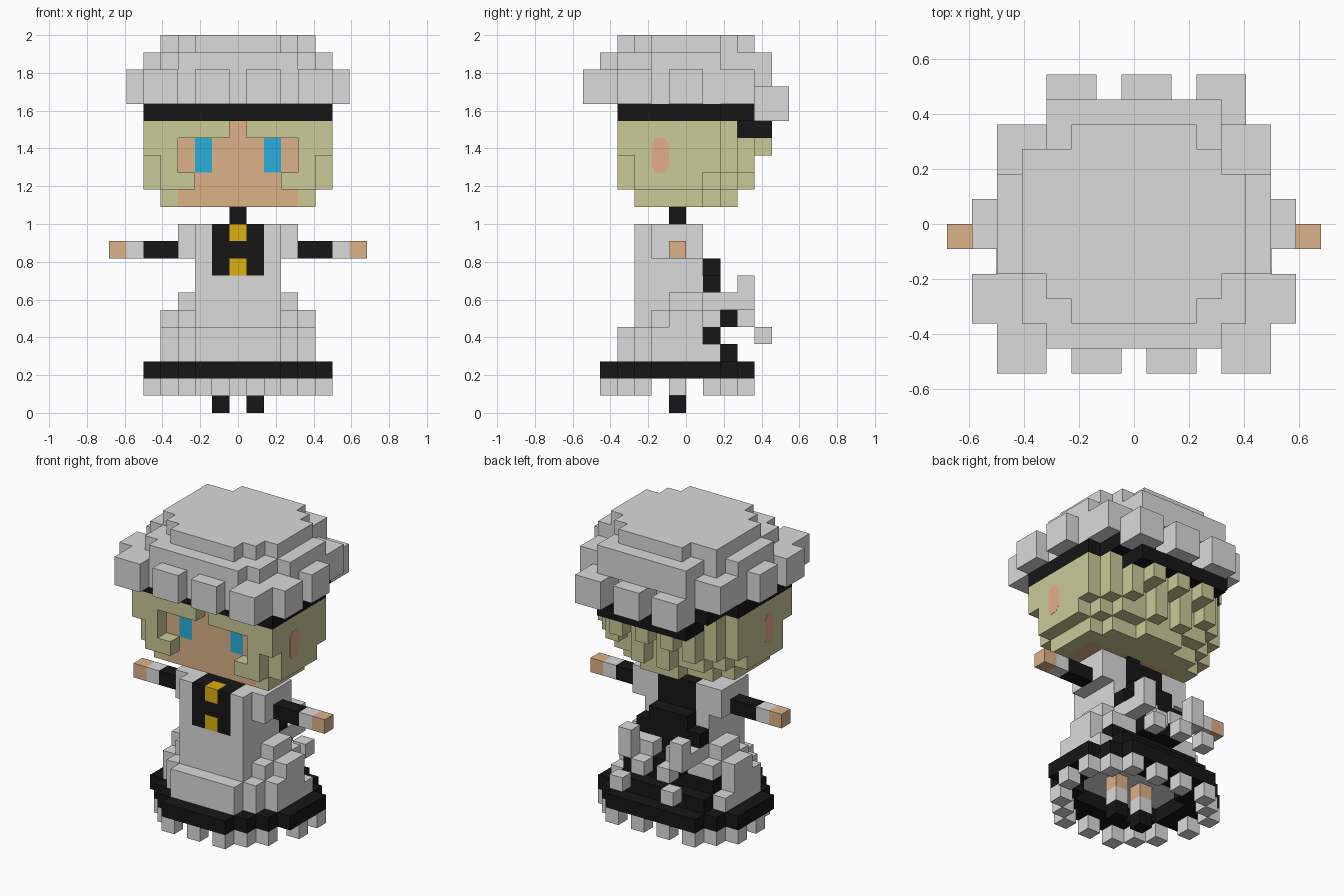
import bpy, bmesh, math

cube = bpy.data.objects.get("Cube")
if cube:
    bpy.data.objects.remove(cube, do_unlink=True)

U = 2 / 22  # edge of one block


def material(name, rgb):
    m = bpy.data.materials.new(name)
    m.use_nodes = True
    col = (*rgb, 1)
    m.diffuse_color = col
    m.node_tree.nodes["Principled BSDF"].inputs["Base Color"].default_value = col
    return m


white = material("pale grey", (0.705, 0.705, 0.705))
black = material("black", (0.008, 0.008, 0.008))
olive = material("olive", (0.594, 0.594, 0.315))
skin = material("skin", (0.715, 0.445, 0.246))
blue = material("blue", (0.024, 0.427, 0.715))
gold = material("gold", (0.715, 0.432, 0.004))
pink = material("ear pink", (0.78, 0.42, 0.25))

grid = {}   # block -> part name; later parts carve into earlier ones
parts = {}  # part name -> material


def box(part, mat, x, y, z, mirror=False):
    """Fill inclusive block ranges; mirror repeats the box on the other side."""
    parts[part] = mat
    for i in range(x[0], x[1] + 1):
        for j in range(y[0], y[1] + 1):
            for k in range(z[0], z[1] + 1):
                grid[i, j, k] = part
                if mirror:
                    grid[-i, j, k] = part


def rows(part, mat, z, *spans):
    """Stack of symmetric rows: (first y, last y, half width)."""
    for y0, y1, w in spans:
        box(part, mat, (-w, w), (y0, y1), z)


# skirt hem: a stepped ring, open underneath
rows("skirt_hem", black, (2, 2), (-5, -5, 2), (-4, -4, 3), (-3, -3, 4), (-2, 1, 5), (2, 2, 4), (3, 3, 3))
for y, w in ((-3, 2), (-2, 3), (-1, 3), (0, 3), (1, 2)):
    for x in range(-w, w + 1):
        del grid[x, y, 2]

# legs, socks and boots
box("legs", skin, (1, 1), (-1, -1), (2, 2), True)
box("socks", white, (1, 1), (-1, -1), (1, 1), True)
box("boots", black, (1, 1), (-1, -1), (0, 0), True)

# ruffle blocks under the hem
for x, y in ((0, -5), (2, -5), (3, -4), (4, -3), (5, -1), (5, 1), (4, 2), (1, 3), (3, 3)):
    box("ruffle", white, (x, x), (y, y), (1, 1), True)

# apron tiers, each stepped in at the corners
rows("apron", white, (3, 4), (-4, -4, 2), (-3, -3, 3), (-2, 0, 4))
box("apron", white, (4, 4), (1, 1), (3, 3), True)
rows("apron", white, (5, 5), (-3, -3, 2), (-2, -2, 3), (-1, 0, 4), (1, 1, 3))
rows("apron", white, (6, 6), (-3, -2, 2), (-1, 0, 3))

# dark back of the skirt
rows("skirt_back", black, (3, 3), (1, 2, 3))
rows("skirt_back", black, (4, 4), (1, 1, 3))

# torso with shoulder straps and dark back
box("bodice", white, (-2, 2), (-3, 0), (7, 10))
box("shoulders", white, (3, 3), (-2, 0), (9, 10), True)
box("bodice_back", black, (-1, 1), (-2, 0), (7, 10))
box("sash", black, (-1, 1), (1, 1), (5, 8))
box("sash", black, (-2, 2), (1, 1), (7, 7))
box("front_panel", black, (-1, 1), (-3, -3), (8, 10))
for k in (8, 10):
    box("buttons", gold, (0, 0), (-3, -3), (k, k))

# bow at the back
box("bow_knot", black, (-1, 1), (2, 2), (5, 5))
box("bow", white, (2, 2), (1, 3), (6, 6), True)
box("bow", white, (2, 2), (3, 3), (7, 7), True)
box("bow", white, (1, 1), (2, 2), (6, 6), True)
box("bow", white, (1, 1), (3, 3), (5, 5), True)
box("bow", white, (2, 2), (4, 4), (4, 4), True)

# arms and neck
box("sleeves", black, (4, 5), (-1, -1), (9, 9), True)
box("cuffs", white, (6, 6), (-1, -1), (9, 9), True)
box("hands", skin, (7, 7), (-1, -1), (9, 9), True)
box("neck", black, (0, 0), (-1, -1), (11, 11))

# hair: stepped in towards the nape, with ragged ends
rows("hair", olive, (12, 12), (-3, 0, 4), (1, 1, 3), (2, 2, 1))
rows("hair", olive, (13, 13), (-3, 0, 5), (1, 1, 4), (2, 2, 3))
rows("hair", olive, (14, 14), (-3, 1, 5), (2, 2, 4))
rows("hair", olive, (15, 16), (-3, 1, 5), (2, 2, 4), (3, 3, 3))
for x, y, z in ((1, 3, 13), (1, 3, 14), (3, 3, 14), (0, 4, 15), (2, 4, 15)):
    box("hair", olive, (x, x), (y, y), (z, z), True)

# face set one block behind the fringe
box("face", skin, (-3, 3), (-3, -1), (12, 16))
box("eyes", blue, (2, 2), (-3, -3), (14, 15), True)
box("fringe", olive, (1, 5), (-4, -4), (16, 16), True)
box("fringe", olive, (4, 5), (-4, -4), (15, 15), True)
box("fringe", olive, (4, 4), (-4, -4), (13, 14), True)
box("fringe", olive, (3, 3), (-4, -4), (13, 13), True)

# hat band, dropping lower at the back
rows("hat_band", black, (17, 17), (-4, 1, 5), (2, 3, 4))
rows("hat_band", black, (16, 16), (3, 4, 3))

# hat crown
rows("hat", white, (18, 19), (-5, -5, 3), (-4, -3, 4), (-2, 1, 5), (2, 3, 4))
rows("hat", white, (19, 20), (4, 4, 3))
rows("hat", white, (20, 20), (-5, -5, 3), (-4, -3, 4), (-2, 1, 5), (2, 3, 3))
rows("hat", white, (21, 21), (-4, -4, 2), (-3, -3, 3), (-2, 1, 4), (2, 2, 3), (3, 3, 2))
box("hat", white, (-4, -4), (2, 2), (20, 21))

# puffs around the hat brim
box("hat_puffs", white, (1, 2), (-6, -5), (18, 19), True)
box("hat_puffs", white, (4, 5), (-6, -5), (18, 19), True)
box("hat_puffs", white, (5, 6), (-4, -3), (18, 19), True)
box("hat_puffs", white, (6, 6), (-1, 0), (18, 19), True)
box("hat_puffs", white, (5, 5), (2, 3), (18, 19), True)
for x in (-3, 0, 3):
    box("hat_puffs", white, (x, x + 1), (4, 5), (17, 18))

# outer faces of a block: neighbour direction and its corners
SIDES = {
    (1, 0, 0): ((1, 0, 0), (1, 1, 0), (1, 1, 1), (1, 0, 1)),
    (-1, 0, 0): ((0, 0, 0), (0, 0, 1), (0, 1, 1), (0, 1, 0)),
    (0, 1, 0): ((0, 1, 0), (0, 1, 1), (1, 1, 1), (1, 1, 0)),
    (0, -1, 0): ((0, 0, 0), (1, 0, 0), (1, 0, 1), (0, 0, 1)),
    (0, 0, 1): ((0, 0, 1), (1, 0, 1), (1, 1, 1), (0, 1, 1)),
    (0, 0, -1): ((0, 0, 0), (0, 1, 0), (1, 1, 0), (1, 0, 0)),
}


def finish(name, bm, mat):
    me = bpy.data.meshes.new(name)
    bm.to_mesh(me)
    bm.free()
    me.materials.append(mat)
    bpy.context.collection.objects.link(bpy.data.objects.new(name, me))


for part, mat in parts.items():
    bm = bmesh.new()
    for (i, j, k), owner in grid.items():
        if owner != part:
            continue
        for (dx, dy, dz), corners in SIDES.items():
            if (i + dx, j + dy, k + dz) not in grid:
                bm.faces.new([bm.verts.new(((i - 0.5 + a) * U, (j + b) * U, (k + c) * U))
                              for a, b, c in corners])
    bmesh.ops.remove_doubles(bm, verts=bm.verts, dist=1e-4)
    bmesh.ops.dissolve_limit(bm, angle_limit=math.radians(1), verts=bm.verts, edges=bm.edges)
    finish(part, bm, mat)

# painted ears: very thin plates with clipped corners
OUTLINE = ((0.5, 0.7), (0.25, 1), (-0.25, 1), (-0.5, 0.7),
           (-0.5, -0.7), (-0.25, -1), (0.25, -1), (0.5, -0.7))
for side, name in ((1, "left_ear"), (-1, "right_ear")):
    bm = bmesh.new()
    face = bm.faces.new([bm.verts.new((side * 5.5 * U, (-1.5 + a) * U, (15 + b) * U))
                         for a, b in OUTLINE])
    ext = bmesh.ops.extrude_face_region(bm, geom=[face])
    for v in ext["geom"]:
        if isinstance(v, bmesh.types.BMVert):
            v.co.x += side * 0.001
    bmesh.ops.recalc_face_normals(bm, faces=bm.faces)
    finish(name, bm, pink)
